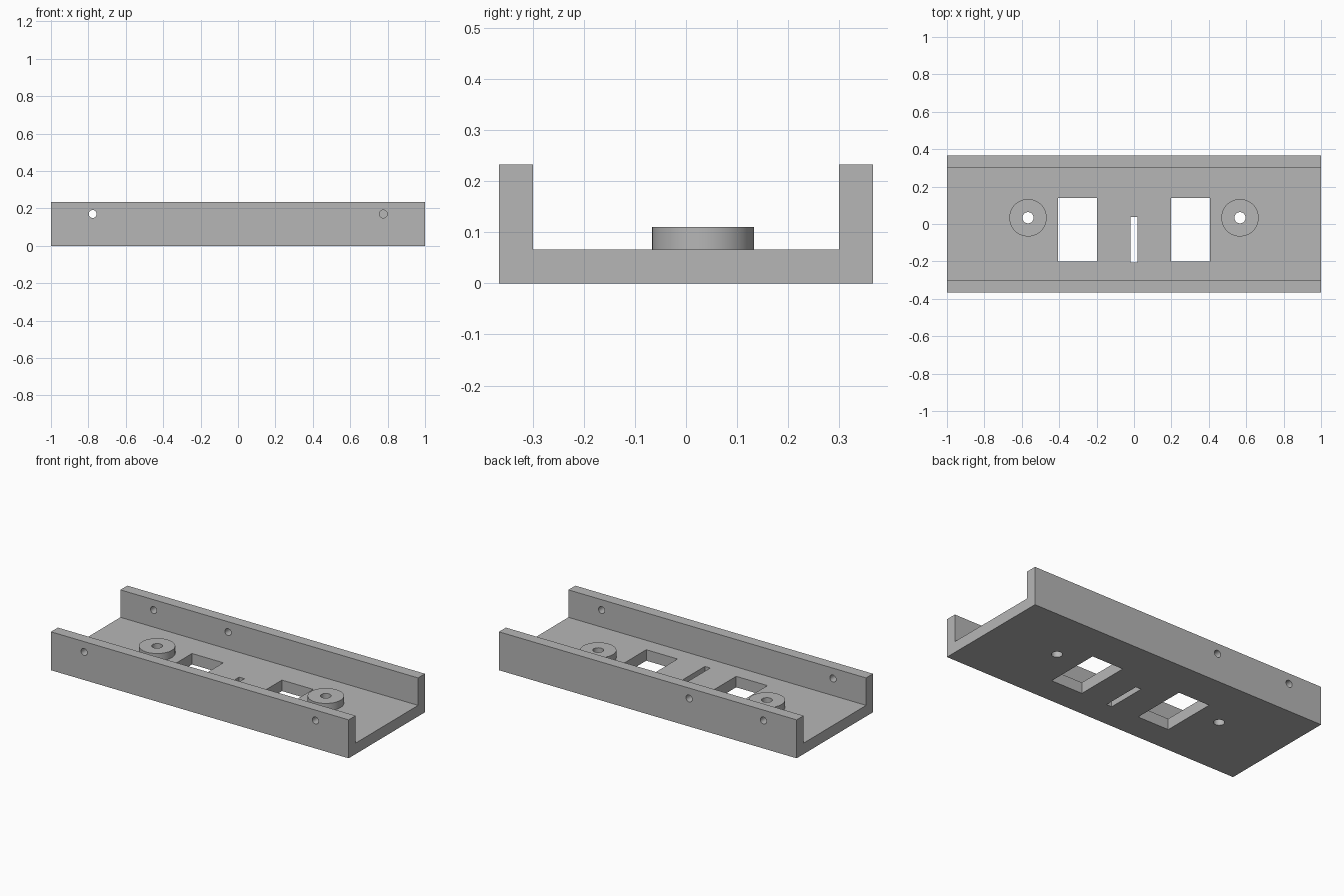
import bpy, bmesh, math
from mathutils import Matrix

cube = bpy.data.objects.get("Cube")
if cube:
    bpy.data.objects.remove(cube, do_unlink=True)

UNIT = 1 / 30
HALF_X, HALF_Y = 30 * UNIT, 11 * UNIT
THICK, HEIGHT = 2 * UNIT, 7 * UNIT

grey = bpy.data.materials.new("plain grey")
grey.use_nodes = True
grey.diffuse_color = (0.47, 0.47, 0.47, 1)
grey.node_tree.nodes["Principled BSDF"].inputs["Base Color"].default_value = (0.47, 0.47, 0.47, 1)


def make_object(name, bm):
    bmesh.ops.recalc_face_normals(bm, faces=bm.faces)
    mesh = bpy.data.meshes.new(name)
    bm.to_mesh(mesh)
    bm.free()
    mesh.materials.append(grey)
    obj = bpy.data.objects.new(name, mesh)
    bpy.context.collection.objects.link(obj)
    return obj


def box(name, x0, x1, y0, y1, z0, z1):
    bm = bmesh.new()
    place = Matrix.Translation(((x0 + x1) / 2, (y0 + y1) / 2, (z0 + z1) / 2))
    size = Matrix.Diagonal((x1 - x0, y1 - y0, z1 - z0, 1))
    bmesh.ops.create_cube(bm, size=1, matrix=place @ size)
    return make_object(name, bm)


def cylinder(name, centre, radius, depth, along_y=False, sides=48):
    bm = bmesh.new()
    turn = Matrix.Rotation(math.pi / 2 if along_y else 0, 4, "X")
    bmesh.ops.create_cone(bm, cap_ends=True, segments=sides, radius1=radius, radius2=radius,
                          depth=depth, matrix=Matrix.Translation(centre) @ turn)
    return make_object(name, bm)


def combine(target, tool, operation):
    bpy.context.view_layer.objects.active = target
    tool.hide_render = True
    mod = target.modifiers.new(tool.name, "BOOLEAN")
    mod.operation, mod.solver, mod.object = operation, "EXACT", tool
    bpy.ops.object.modifier_apply(modifier=mod.name)
    bpy.data.objects.remove(tool, do_unlink=True)


# U-shaped channel: floor and two side walls
inner = HALF_Y - THICK
profile = [(-HALF_Y, 0), (HALF_Y, 0), (HALF_Y, HEIGHT), (inner, HEIGHT),
           (inner, THICK), (-inner, THICK), (-inner, HEIGHT), (-HALF_Y, HEIGHT)]
bm = bmesh.new()
face = bm.faces.new([bm.verts.new((-HALF_X, y, z)) for y, z in profile])
sweep = bmesh.ops.extrude_face_region(bm, geom=[face])["geom"]
bmesh.ops.translate(bm, vec=(2 * HALF_X, 0, 0),
                    verts=[v for v in sweep if isinstance(v, bmesh.types.BMVert)])
channel = make_object("channel_bracket", bm)

# Raised round bosses, bolt holes and rectangular windows, mirrored in x
BOSS_TOP = 0.111
for side in (-1, 1):
    x, y = side * 17 * UNIT, UNIT
    base = THICK / 2
    combine(channel, cylinder("boss", (x, y, (base + BOSS_TOP) / 2), 0.1, BOSS_TOP - base), "UNION")
    combine(channel, cylinder("bolt_hole", (x, y, 0.05), 0.03, 0.3, sides=32), "DIFFERENCE")
    xs = sorted((side * 0.197, side * 0.407))
    combine(channel, box("window", *xs, -0.2, 0.14, -0.1, 0.2), "DIFFERENCE")

# Narrow central slot
combine(channel, box("slot", -0.018, 0.018, -0.207, 0.037, -0.1, 0.2), "DIFFERENCE")

# Screw holes through the walls
wall_y = HALF_Y - THICK / 2
for x, y in ((-0.777, -wall_y), (0.777, -wall_y), (-0.777, wall_y), (-0.277, wall_y)):
    combine(channel, cylinder("screw_hole", (x, y, 0.17), 0.021, 0.12, True, 32), "DIFFERENCE")

# Smooth round surfaces, sharp corners
bpy.ops.object.select_all(action="DESELECT")
channel.select_set(True)
bpy.context.view_layer.objects.active = channel
bpy.ops.object.shade_smooth_by_angle(angle=math.radians(30))
